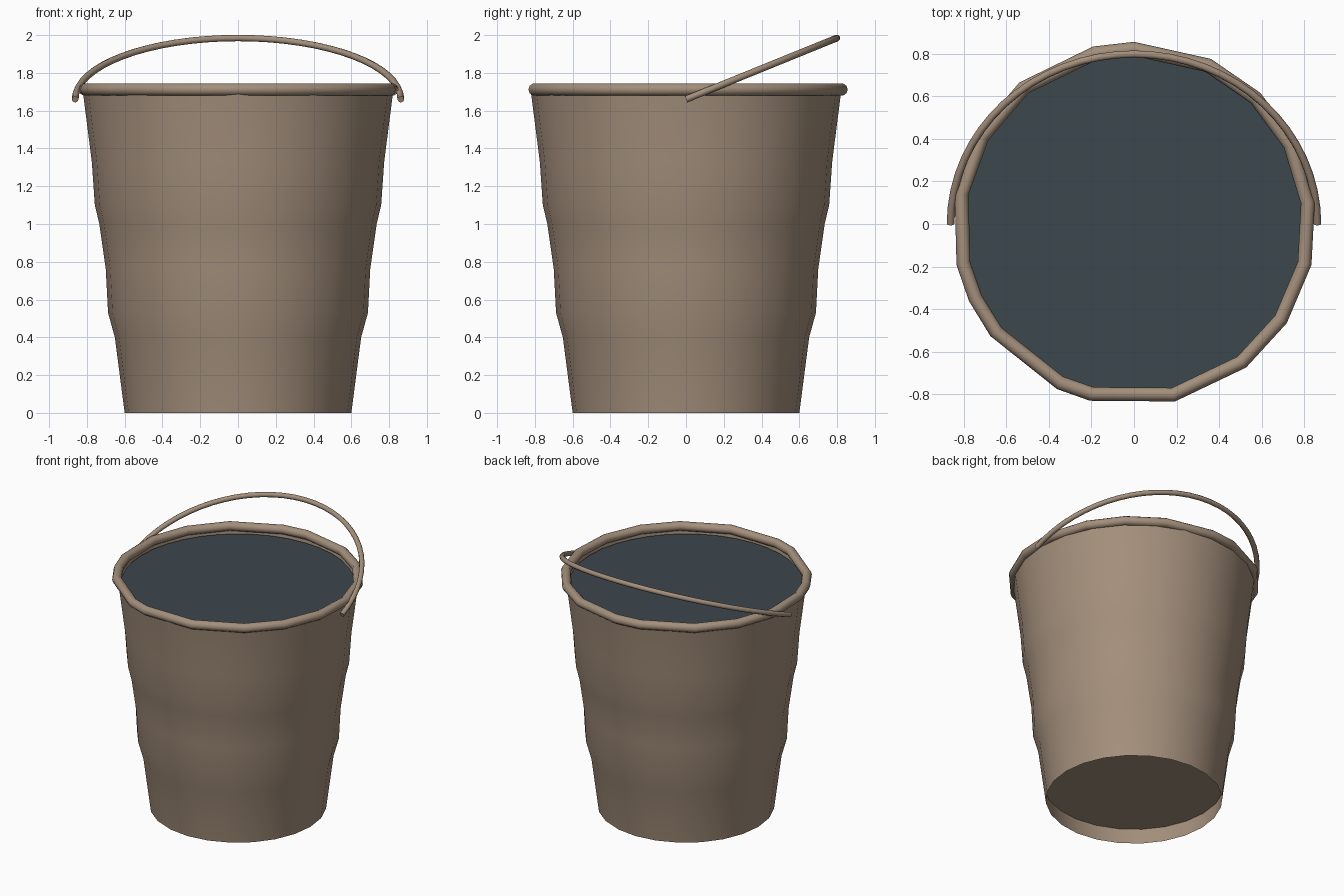
import bpy, bmesh, math

old = bpy.data.objects.get("Cube")
if old:
    bpy.data.objects.remove(old, do_unlink=True)


def material(name, color):
    m = bpy.data.materials.new(name)
    m.use_nodes = True
    m.diffuse_color = (*color, 1)
    bsdf = m.node_tree.nodes["Principled BSDF"]
    bsdf.inputs["Base Color"].default_value = (*color, 1)
    bsdf.inputs["Roughness"].default_value = 0.7
    return m


BROWN = material("warm brown", (0.37, 0.275, 0.2))
WATER = material("dark water", (0.045, 0.063, 0.073))


def finish(name, bm, mat, sharp=40):
    bmesh.ops.recalc_face_normals(bm, faces=bm.faces)
    mesh = bpy.data.meshes.new(name)
    bm.to_mesh(mesh)
    bm.free()
    mesh.materials.append(mat)
    obj = bpy.data.objects.new(name, mesh)
    bpy.context.collection.objects.link(obj)
    bpy.ops.object.select_all(action="DESELECT")
    obj.select_set(True)
    bpy.context.view_layer.objects.active = obj
    bpy.ops.object.shade_smooth_by_angle(angle=math.radians(sharp))
    return obj


def bridge(bm, rings, closed_rings=True, loop=False):
    """Skin quads between successive rings of vertices."""
    pairs = list(zip(rings, rings[1:])) + ([(rings[-1], rings[0])] if loop else [])
    for a, b in pairs:
        n = len(a)
        for i in range(n if closed_rings else n - 1):
            j = (i + 1) % n
            bm.faces.new((a[i], a[j], b[j], b[i]))


def lathe(bm, profile, angles, loop=False):
    rings = [[bm.verts.new((r * math.cos(a), r * math.sin(a), z)) for a in angles]
             for r, z in profile]
    bridge(bm, rings, loop=loop)
    return rings


def even(n):
    return [math.tau * i / n for i in range(n)]


# Bucket wall with its gentle bulges, plus the recessed underside
bm = bmesh.new()
wall = [(0.615, 0.12), (0.6, 0), (0.652, 0.4), (0.688, 0.53), (0.7, 0.76),
        (0.734, 1.0), (0.758, 1.1), (0.774, 1.33), (0.82, 1.69)]
rings = lathe(bm, wall, even(24))
bm.faces.new(rings[0])
finish("bucket_wall", bm, BROWN)

# Rolled rim, slightly uneven around its circumference
bm = bmesh.new()
uneven = [-77, -52, -33, -13, 7, 27, 46, 65, 90, 103, 129, 150, 170, 193, 205, 218, 245, 256]
tube = [(0.823 + 0.033 * math.cos(a), 1.712 + 0.033 * math.sin(a)) for a in even(10)]
lathe(bm, tube, [math.radians(d) for d in uneven], loop=True)
finish("rolled_rim", bm, BROWN, 60)

# Water surface
bm = bmesh.new()
bmesh.ops.create_circle(bm, cap_ends=True, segments=40, radius=0.795)
bmesh.ops.translate(bm, verts=bm.verts, vec=(0, 0, 1.665))
finish("water", bm, WATER)

# Half-circle wire handle, leaning toward the back
bm = bmesh.new()
radius, wire, steps = 0.862, 0.018, 32
tilt = math.atan2(0.325, 0.8)
rings = []
for k in range(steps + 1):
    t = math.pi * k / steps
    ring = []
    for a in even(8):
        r = radius + wire * math.cos(a)
        u, v = r * math.sin(t), wire * math.sin(a)
        ring.append(bm.verts.new((r * math.cos(t),
                                  u * math.cos(tilt) - v * math.sin(tilt),
                                  1.66 + u * math.sin(tilt) + v * math.cos(tilt))))
    rings.append(ring)
bridge(bm, rings)
bm.faces.new(rings[0])
bm.faces.new(rings[-1])
finish("handle", bm, BROWN, 60)
